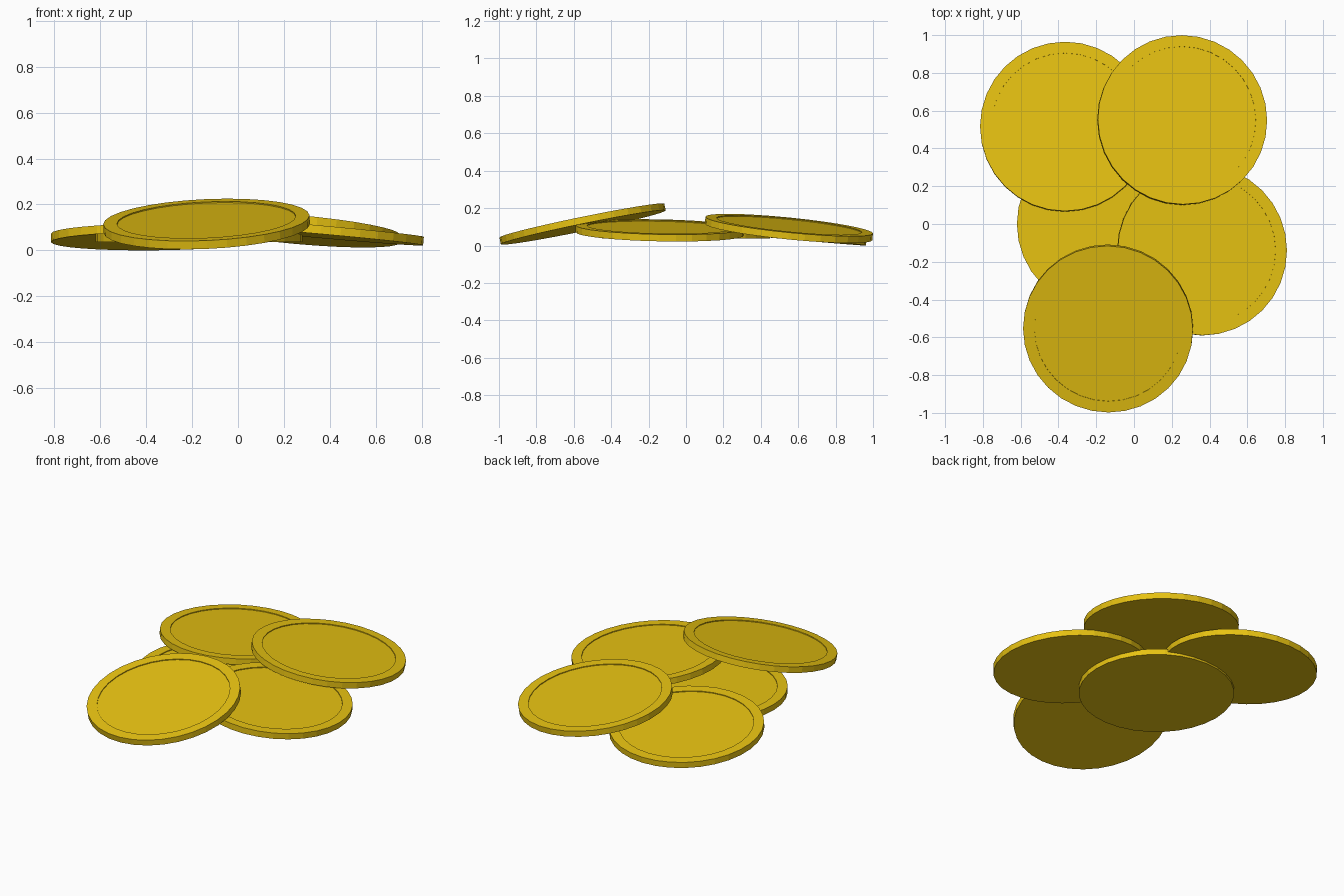
import bpy, bmesh, math
from mathutils import Vector, Matrix

if "Cube" in bpy.data.objects:
    bpy.data.objects.remove(bpy.data.objects["Cube"])

gold = bpy.data.materials.new("gold")
gold.diffuse_color = (0.83, 0.56, 0.006, 1)
gold.use_nodes = True
gold.node_tree.nodes["Principled BSDF"].inputs["Base Color"].default_value = gold.diffuse_color

SIDES, R, RIM, THICK, DEPTH = 32, 0.45, 0.39, 0.037, 0.005

# coin profile (radius, height): flat base, outer edge, raised rim, shallow recess
PROFILE = [(R, -THICK / 2), (R, THICK / 2), (RIM, THICK / 2), (RIM, THICK / 2 - DEPTH)]


def coin(name, centre, slope):
    bm = bmesh.new()
    rings = []
    for r, z in PROFILE:
        rings.append([bm.verts.new((r * math.cos(a), r * math.sin(a), z))
                      for a in (2 * math.pi * i / SIDES for i in range(SIDES))])
    for lo, hi in zip(rings, rings[1:]):
        for i in range(SIDES):
            j = (i + 1) % SIDES
            bm.faces.new((lo[i], lo[j], hi[j], hi[i]))
    bm.faces.new(rings[0][::-1])
    bm.faces.new(rings[-1])
    # lean the coin so its top follows the given x and y slopes
    normal = Vector((-slope[0], -slope[1], 1)).normalized()
    tilt = Vector((0, 0, 1)).rotation_difference(normal)
    me = bpy.data.meshes.new(name)
    bm.to_mesh(me)
    bm.free()
    me.materials.append(gold)
    ob = bpy.data.objects.new(name, me)
    ob.matrix_world = Matrix.Translation(centre) @ tilt.to_matrix().to_4x4()
    bpy.context.collection.objects.link(ob)


# flat coin in the middle, four more leaning on it
coin("middle_coin", (-0.17, 0.0, 0.055), (0, 0))
coin("back_left_coin", (-0.365, 0.515, 0.059), (0.01, -0.09))
coin("back_right_coin", (0.255, 0.55, 0.091), (-0.09, -0.10))
coin("right_coin", (0.36, -0.14, 0.081), (-0.09, -0.02))
coin("front_coin", (-0.137, -0.553, 0.115), (0.045, 0.205))
